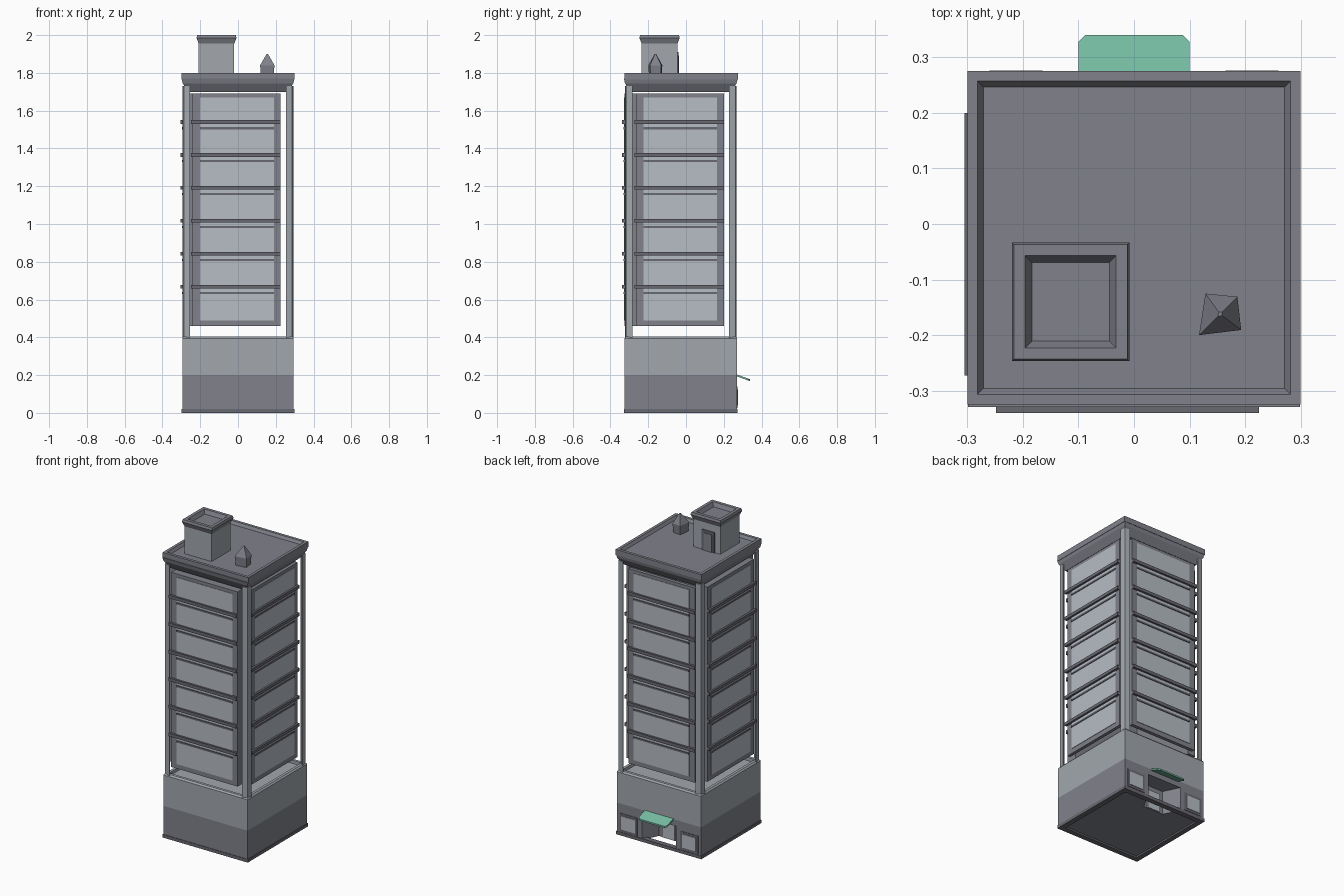
import bpy, bmesh, math
from mathutils import Vector

old = bpy.data.objects.get("Cube")
if old:
    bpy.data.objects.remove(old, do_unlink=True)


def material(name, r, g, b):
    m = bpy.data.materials.new(name)
    m.use_nodes = True
    m.diffuse_color = (r, g, b, 1)
    m.node_tree.nodes["Principled BSDF"].inputs["Base Color"].default_value = (r, g, b, 1)
    return m


wall = material("dark grey wall", 0.22, 0.225, 0.26)
stone = material("light grey stone", 0.36, 0.39, 0.42)
glass = material("pale blue grey pane", 0.47, 0.51, 0.56)
trim = material("charcoal trim", 0.14, 0.14, 0.165)
green = material("green canopy", 0.18, 0.50, 0.36)


def finish(name, bm, mat):
    bmesh.ops.recalc_face_normals(bm, faces=bm.faces)
    me = bpy.data.meshes.new(name)
    bm.to_mesh(me)
    bm.free()
    ob = bpy.data.objects.new(name, me)
    bpy.context.collection.objects.link(ob)
    me.materials.append(mat)
    return ob


def prism(name, outline, z0, z1, mat, top=None):
    """Upright solid between an outline at z0 and one (same or other) at z1."""
    bm = bmesh.new()
    low = [bm.verts.new((x, y, z0)) for x, y in outline]
    high = [bm.verts.new((x, y, z1)) for x, y in (top or outline)]
    bm.faces.new(low[::-1])
    bm.faces.new(high)
    n = len(low)
    for i in range(n):
        j = (i + 1) % n
        bm.faces.new((low[i], low[j], high[j], high[i]))
    return finish(name, bm, mat)


def rect(x0, x1, y0, y1):
    return [(x0, y0), (x1, y0), (x1, y1), (x0, y1)]


def box(name, x0, x1, y0, y1, z0, z1, mat):
    return prism(name, rect(x0, x1, y0, y1), z0, z1, mat)


def ring(name, bounds, loops, mat):
    """Closed rectangular frame swept through (inset, height) points."""
    x0, x1, y0, y1 = bounds
    bm = bmesh.new()
    rows = [[bm.verts.new((x, y, z)) for x, y in rect(x0 + i, x1 - i, y0 + i, y1 - i)]
            for i, z in loops]
    for a, row in enumerate(rows):
        nxt = rows[(a + 1) % len(rows)]
        for k in range(4):
            m = (k + 1) % 4
            bm.faces.new((row[k], row[m], nxt[m], nxt[k]))
    return finish(name, bm, mat)


X0, X1, Y0, Y1 = -0.295, 0.295, -0.325, 0.27
BODY = (X0, X1, Y0, Y1)

# Ground floor with a splayed entrance notch at the back
notch = [(X0, Y0), (X1, Y0), (X1, Y1), (0.12, Y1), (0.07, 0.17), (-0.07, 0.17), (-0.12, Y1), (X0, Y1)]
prism("ground_floor", notch, 0.01, 0.16, wall)
box("ground_floor_top", *BODY, 0.16, 0.2, wall)
ring("plinth", BODY, [(-0.003, 0), (-0.003, 0.02), (0.03, 0.02), (0.03, 0)], trim)
box("entrance_door", -0.045, 0.045, 0.168, 0.177, 0.012, 0.13, glass)
for side in (-1, 1):
    a, b = sorted((side * 0.15, side * 0.275))
    box("shop_window_frame", a, b, Y1 - 0.005, Y1 + 0.003, 0.025, 0.14, trim)
    box("shop_window", a + 0.015, b - 0.015, Y1, Y1 + 0.006, 0.04, 0.125, glass)

# Upper base storey with a lip around the terrace
box("base_storey", *BODY, 0.2, 0.385, stone)
ring("terrace_lip", BODY, [(0, 0.38), (0, 0.395), (0.008, 0.405), (0.025, 0.405), (0.025, 0.38)], stone)

# Sloping canopy over the entrance
canopy = box("entrance_canopy", -0.1, 0.1, Y1 - 0.005, 0.34, 0.193, 0.203, green)
bm = bmesh.new()
bm.from_mesh(canopy.data)
corners = [e for e in bm.edges if abs(e.verts[0].co.z - e.verts[1].co.z) > 0.005 and e.verts[0].co.y > 0.3]
bmesh.ops.bevel(bm, geom=corners, offset=0.012, segments=1, affect='EDGES')
for v in bm.verts:
    v.co.z -= (v.co.y - Y1) * 0.36
bm.to_mesh(canopy.data)
bm.free()

# Thin bowed corner posts
for cx, cy, sx, sy in ((X0, Y0, 1, 1), (X1, Y0, -1, 1), (X1, Y1, -1, -1), (X0, Y1, 1, -1)):
    shape = [(0.002, 0.042), (0.008, 0.008), (0.042, 0.002), (0.042, 0.009), (0.015, 0.015), (0.009, 0.042)]
    prism("corner_post", [(cx + sx * u, cy + sy * v) for u, v in shape], 0.39, 1.73, stone)


# Window walls: a slab, a tall pane and floor ledges on every side
def wall_box(name, along_x, surface, sign, u0, u1, d0, d1, z0, z1, mat):
    a, b = sorted((surface + sign * d0, surface + sign * d1))
    bounds = (u0, u1, a, b) if along_x else (a, b, u0, u1)
    box(name, *bounds, z0, z1, mat)


sides = (("front", True, -0.325, -1, 0.07), ("back", True, 0.252, 1, 0.022),
         ("left", False, 0.275, 1, 0.02), ("right", False, -0.29, -1, 0.055))
for label, along_x, surface, sign, depth in sides:
    shift = 0 if along_x else -0.025
    u0, u1 = -0.24 + shift, 0.225 + shift
    g0, g1 = -0.2 + shift, 0.19 + shift
    place = (along_x, surface, sign)
    wall_box(label + "_window_wall", *place, u0, u1, -depth, 0, 0.46, 1.69, wall)
    wall_box(label + "_pane", *place, g0, g1, -0.002, 0.003, 0.49, 1.67, glass)
    for i in range(6):
        z = 0.668 + i * 0.1745
        wall_box(label + "_ledge", *place, u0 - 0.008, u1, 0, 0.015, z - 0.01, z + 0.01, trim)
        wall_box(label + "_rail", *place, g0, g1, 0, 0.007, z - 0.039, z - 0.028, trim)

# Roof: splayed eaves, deck and raised rim
ring("eaves", BODY, [(0.03, 1.7), (0.002, 1.745), (-0.004, 1.77), (0.06, 1.77), (0.06, 1.7)], wall)
box("roof_deck", X0 + 0.01, X1 - 0.01, Y0 + 0.01, Y1 - 0.01, 1.76, 1.782, wall)
ring("roof_rim", (-0.3, 0.3, -0.325, 0.275), [(0, 1.765), (0, 1.8), (0.018, 1.8), (0.03, 1.78), (0.03, 1.765)], wall)

# Roof house with an open capped top and a door
HOUSE = (-0.208, -0.02, -0.235, -0.045)
box("roof_house", *HOUSE, 1.775, 1.97, stone)
ring("roof_house_cap", HOUSE,
     [(0, 1.955), (-0.012, 1.985), (-0.008, 2.0), (0.012, 2.0), (0.024, 1.975), (0.024, 1.955)], wall)
box("roof_house_top", -0.19, -0.04, -0.215, -0.065, 1.96, 1.975, wall)
box("roof_door_frame", -0.17, -0.08, -0.047, -0.039, 1.78, 1.91, trim)
box("roof_door", -0.153, -0.097, -0.042, -0.036, 1.78, 1.893, wall)

# Pointed vent
vent = [(0.122, -0.195), (0.188, -0.187), (0.182, -0.135), (0.132, -0.13)]
mid = Vector((0.155, -0.162))


def scaled(f):
    return [tuple(mid + (Vector(p) - mid) * f) for p in vent]


prism("vent_shaft", vent, 1.775, 1.84, wall, scaled(1.15))
prism("vent_cap", scaled(1.15), 1.84, 1.9, wall, scaled(0.12))
